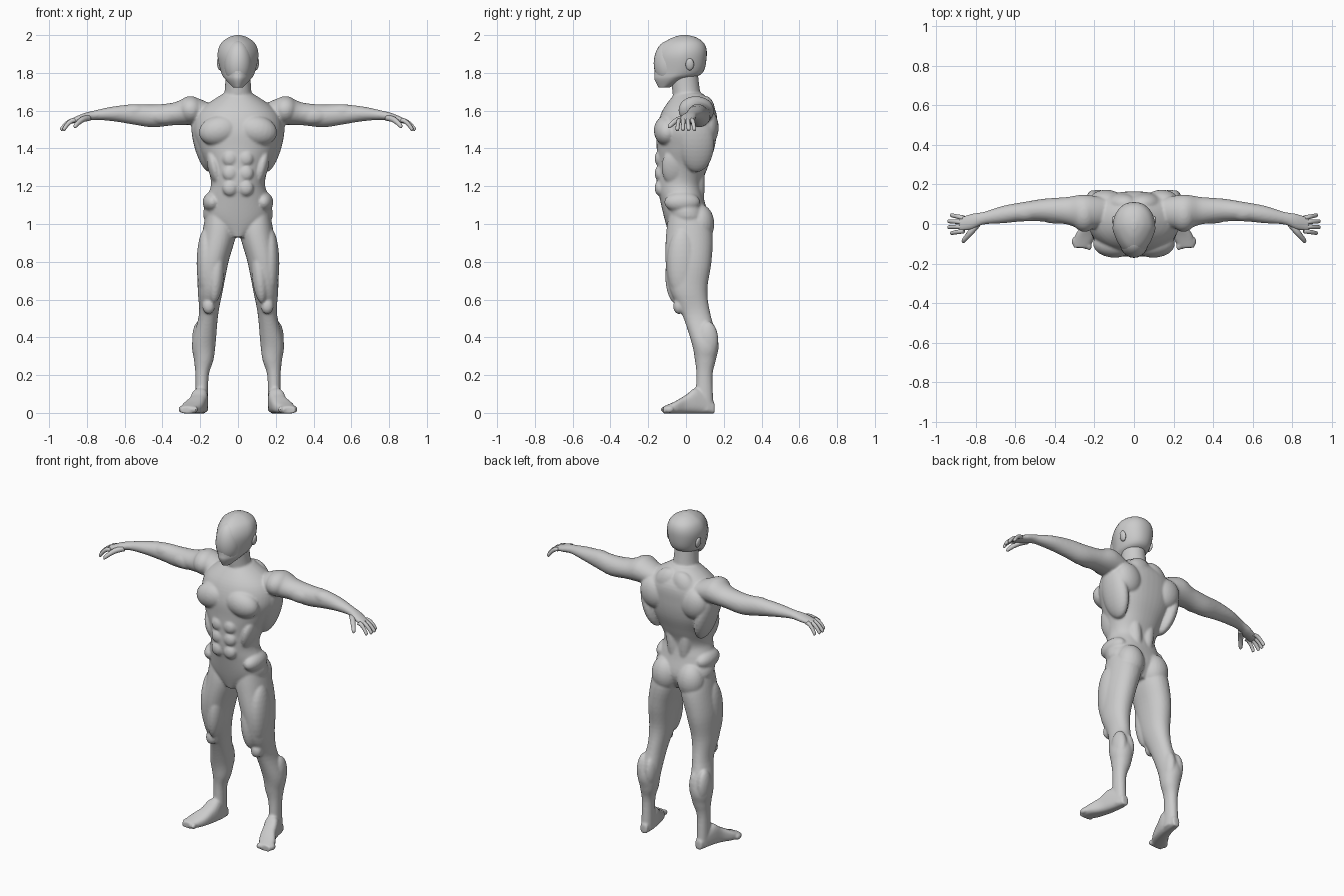
import bpy, bmesh, math
from mathutils import Vector, Matrix, Euler

grey = bpy.data.materials.new("clay grey")
grey.diffuse_color = (0.6, 0.6, 0.6, 1)


def spline(rows, steps=5):
    """Smooth interpolation through section rows."""
    out = []
    for i in range(len(rows) - 1):
        p0, p1 = rows[max(i - 1, 0)], rows[i]
        p2, p3 = rows[i + 1], rows[min(i + 2, len(rows) - 1)]
        for k in range(steps):
            t = k / steps
            out.append([0.5 * (2 * b + (c - a) * t + (2 * a - 5 * b + 4 * c - d) * t * t
                               + (3 * b - a - 3 * c + d) * t ** 3)
                        for a, b, c, d in zip(p0, p1, p2, p3)])
    out.append(list(rows[-1]))
    return out


def loft(bm, rows, frame, n=32, power=2.0, taper=0.0):
    """Skin closed superellipse rings; frame(row) gives centre, side, depth."""
    rings = []
    for row in spline(rows):
        c, u, v = (Vector(a) for a in frame(row))
        ring = []
        for k in range(n):
            a = 2 * math.pi * k / n
            cx = math.copysign(abs(math.cos(a)) ** (2 / power), math.cos(a))
            sy = math.copysign(abs(math.sin(a)) ** (2 / power), math.sin(a))
            ring.append(bm.verts.new(c + u * cx * (1 - taper * max(0, -sy)) + v * sy))
        rings.append(ring)
    for r, s in zip(rings, rings[1:]):
        for k in range(n):
            j = (k + 1) % n
            bm.faces.new((r[k], r[j], s[j], s[k]))
    bm.faces.new(rings[0][::-1])
    bm.faces.new(rings[-1])


def blob(bm, loc, size, tilt=0):
    """Ellipsoid leaning sideways by tilt degrees."""
    m = Matrix.LocRotScale(Vector(loc), Euler((0, math.radians(tilt), 0)), Vector(size))
    bmesh.ops.create_uvsphere(bm, u_segments=24, v_segments=16, radius=1, matrix=m)


def mirror(bm):
    geom = bm.verts[:] + bm.edges[:] + bm.faces[:]
    for v in bmesh.ops.duplicate(bm, geom=geom)["geom"]:
        if isinstance(v, bmesh.types.BMVert):
            v.co.x = -v.co.x


def finish(bm, name):
    bmesh.ops.recalc_face_normals(bm, faces=bm.faces)
    for f in bm.faces:
        f.smooth = True
    me = bpy.data.meshes.new(name)
    bm.to_mesh(me)
    bm.free()
    me.materials.append(grey)
    ob = bpy.data.objects.new(name, me)
    bpy.context.collection.objects.link(ob)
    return ob


def central(r):    # z, half width, front y, back y
    return (0, (r[2] + r[3]) / 2, r[0]), (r[1], 0, 0), (0, (r[3] - r[2]) / 2, 0)


def leg_frame(r):  # z, inner x, outer x, front y, back y
    c, u, v = central((r[0], (r[2] - r[1]) / 2, r[3], r[4]))
    return ((r[1] + r[2]) / 2, c[1], c[2]), u, v


body = bmesh.new()

# leg
loft(body, [(1.05, .03, .17, -.09, .10), (.95, .01, .19, -.105, .14),
            (.80, .05, .213, -.108, .135), (.65, .08, .213, -.085, .113),
            (.52, .105, .207, -.02, .13), (.37, .118, .243, .03, .172),
            (.28, .13, .233, .047, .158), (.19, .156, .225, .055, .14),
            (.01, .157, .226, .045, .148)], leg_frame, power=2.15)

# foot: y, centre x, half width, height
loft(body, [(.152, .189, .022, .05), (.06, .20, .042, .13), (0, .216, .046, .095),
            (-.06, .244, .054, .06), (-.12, .268, .038, .034)],
     lambda r: ((r[1], r[0], r[3] / 2 - .002), (r[2], 0, 0), (0, 0, r[3] / 2 + .002)), power=2.8)
for k in range(5):
    blob(body, (.226 + .019 * k, -.112 + .006 * k, .018), (.013, .022, .018))

# arm and palm: x, centre y, centre z, half depth, half height
loft(body, [(.14, .06, 1.58, .07, .055), (.25, .06, 1.60, .088, .075),
            (.34, .067, 1.583, .069, .06), (.45, .07, 1.572, .058, .06),
            (.55, .063, 1.58, .049, .054), (.66, .048, 1.583, .044, .039),
            (.76, .029, 1.576, .032, .025), (.82, .012, 1.563, .04, .022),
            (.885, -.003, 1.544, .034, .013)],
     lambda r: (r[:3], (0, r[3], 0), (0, 0, r[4])))

# main muscles on one side
blob(body, (.098, -.10, 1.495), (.11, .07, .08), 12)         # chest
blob(body, (.185, .055, 1.43), (.05, .095, .16), 14)         # side of back
blob(body, (.14, .115, 1.51), (.085, .058, .095), 20)        # shoulder blade
blob(body, (.06, .10, 1.59), (.075, .055, .095), -35)        # upper back
blob(body, (.045, .058, 1.22), (.04, .042, .17), 6)          # lower back
blob(body, (.135, -.02, 1.115), (.052, .095, .055))          # hip
blob(body, (.125, -.06, 1.30), (.035, .07, .10), 14)         # flank
blob(body, (.088, .072, 1.0), (.083, .078, .105))            # buttock
blob(body, (.168, -.02, .79), (.051, .08, .19))              # outer thigh
blob(body, (.115, -.055, .73), (.042, .055, .15), -5)        # inner thigh
blob(body, (.155, -.038, .565), (.034, .03, .042))           # kneecap
for x in (.155, .207):
    blob(body, (x, .115, .385), (.036, .056, .10))           # calf
blob(body, (.25, .052, 1.603), (.07, .092, .074), 10)        # shoulder
for y in (.042, .09):
    blob(body, (.395, y, 1.572), (.09, .04, .046))           # upper arm
blob(body, (.56, .058, 1.592), (.085, .045, .042), 4)        # forearm
for k in range(3):
    blob(body, (.042, -.138, 1.19 + .078 * k), (.04, .028, .042))  # stomach
mirror(body)

# torso and neck
loft(body, [(.93, .05, -.085, .08), (1.02, .177, -.112, .12), (1.13, .168, -.138, .096),
            (1.21, .143, -.155, .085), (1.30, .162, -.155, .115), (1.40, .208, -.155, .15),
            (1.50, .235, -.155, .163), (1.60, .205, -.125, .157), (1.69, .08, -.06, .09)],
     central, n=48, power=2.3, taper=.14)
loft(body, [(1.60, .095, -.06, .10), (1.70, .071, -.072, .075), (1.83, .066, -.085, .06)], central)

# fuse into one smooth skin
ob = finish(body, "body")
rm = ob.modifiers.new("fuse", 'REMESH')
rm.mode = 'VOXEL'
rm.voxel_size = .007
rm.use_smooth_shade = True
sm = ob.modifiers.new("soften", 'SMOOTH')
sm.factor = .5
sm.iterations = 4

# head with raised face plate and ears
head = bmesh.new()
loft(head, [(1.722, .025, -.145, -.09), (1.765, .066, -.166, .01), (1.80, .088, -.166, .088),
            (1.89, .108, -.162, .11), (1.95, .094, -.13, .10), (1.985, .055, -.075, .06),
            (2.0, .012, -.025, .01)], central, n=40, power=2.2, taper=.32)
blob(head, (0, -.088, 1.85), (.074, .083, .122))
for s in (-1, 1):
    blob(head, (s * .099, .02, 1.845), (.012, .022, .032), s * 10)
finish(head, "head")

# fingers fan out and droop; the thumb points forward
hand = bmesh.new()
for k in range(4):
    y, spread = .031 - .022 * k, .013 - .008 * k
    length = .075 if k in (1, 2) else .062
    loft(hand, [(.86 + length * t, y + spread * t, 1.551 - .05 * t * t, .0125 - .003 * t)
                for t in (0, .35, .7, 1)] + [(.863 + length, y + spread, 1.496, .003)],
         lambda r: (r[:3], (0, r[3], 0), (r[3] * .6, 0, r[3] * .85)), n=12)
loft(hand, [(.79 + .075 * t, -.09 * t, 1.562 - .047 * t * t, .017 - .007 * t * t)
            for t in (0, .4, .7, .95)] + [(.866, -.093, 1.511, .003)],
     lambda r: (r[:3], (r[3] * .7, r[3] * .7, 0), (r[3] * .3, -r[3] * .3, r[3] * .9)), n=12)
mirror(hand)
finish(hand, "fingers")
